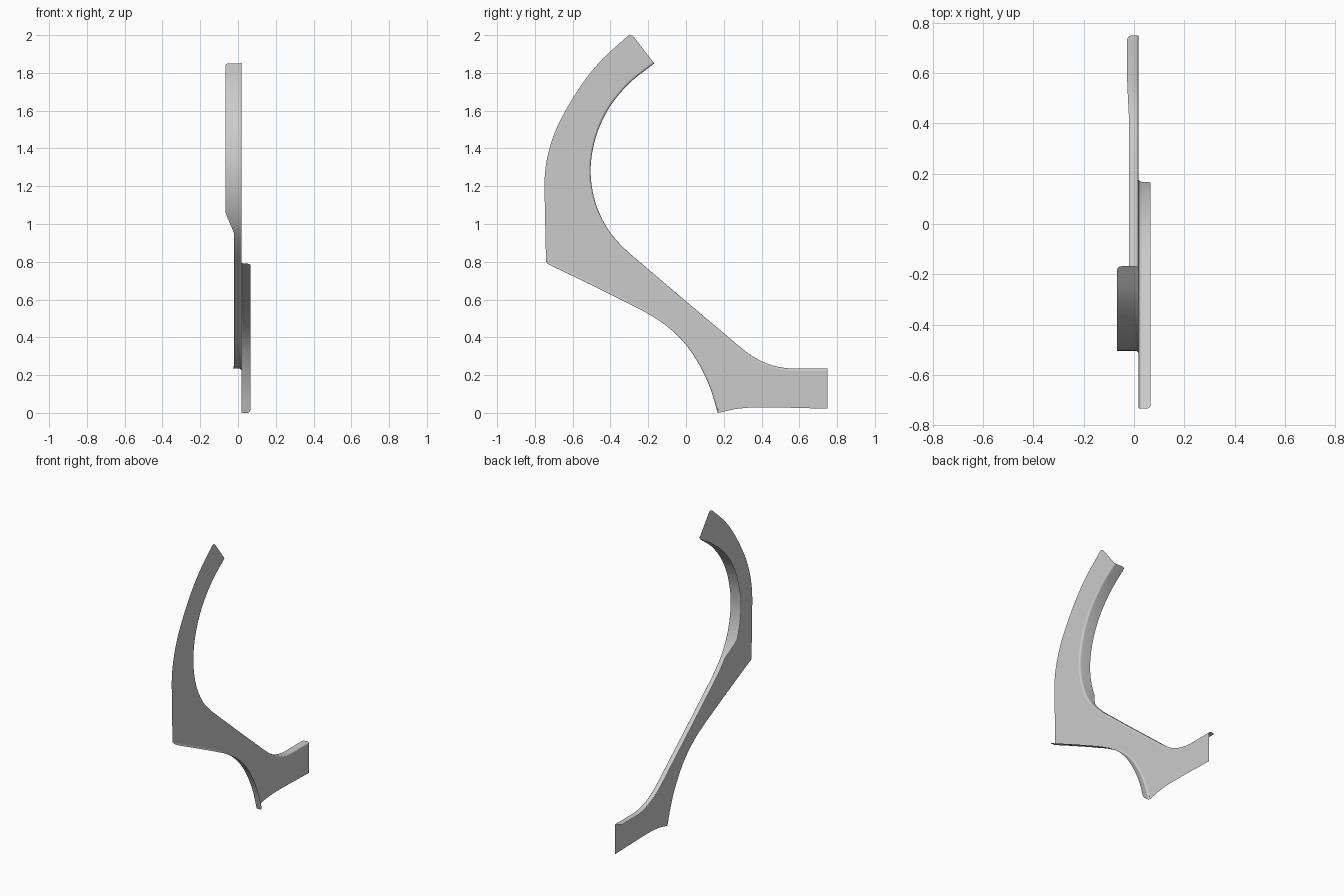
import bpy, bmesh, math
from mathutils import Vector

if "Cube" in bpy.data.objects:
    bpy.data.objects.remove(bpy.data.objects["Cube"])

X0 = 0.018      # plane of the sheet
R = 0.012       # bend radius
RC = 0.018      # rounded flange corners


def spline(pts, steps=12):
    """Smooth curve through (y, z) points, spacing-aware tangents."""
    p = [Vector(q) for q in pts]
    n = len(p)
    tan = []
    for i in range(n):
        if i in (0, n - 1):
            tan.append((p[min(i + 1, n - 1)] - p[max(i - 1, 0)]).normalized())
        else:
            a, b = p[i] - p[i - 1], p[i + 1] - p[i]
            la, lb = a.length, b.length
            tan.append((a / la * lb + b / lb * la) / (la + lb))
    out = []
    for i in range(n - 1):
        d = (p[i + 1] - p[i]).length
        for k in range(steps):
            t = k / steps
            out.append(p[i] * (2*t**3 - 3*t*t + 1) + tan[i] * d * (t**3 - 2*t*t + t)
                       + p[i + 1] * (3*t*t - 2*t**3) + tan[i + 1] * d * (t**3 - t*t))
    return out + [p[-1]]


def resample(poly, count):
    """Even samples along a curve plus extra ones at both ends; returns (point, end distance)."""
    acc = [0]
    for a, b in zip(poly, poly[1:]):
        acc.append(acc[-1] + (b - a).length)
    total = acc[-1]
    ends = [RC * (1 - math.cos(k * math.pi / 12)) for k in range(1, 7)]
    ds = sorted([total * k / count for k in range(count + 1)] + ends + [total - e for e in ends])
    out, j = [], 0
    for d in ds:
        while j < len(acc) - 2 and acc[j + 1] < d:
            j += 1
        t = (d - acc[j]) / (acc[j + 1] - acc[j])
        out.append((poly[j].lerp(poly[j + 1], t), min(d, total - d)))
    return out


def ramp(v, a, b, wa, wb):
    t = min(max((v - a) / (b - a), 0), 1)
    return wa + (wb - wa) * t


def inner_width(p):
    if p.x > 0:
        return ramp(p.x, 0.42, 0.56, 0.038, 0.045)
    return ramp(p.y, 0.95, 1.06, 0.038, 0.085)


def flange(bm, pts, side, width, count):
    """Rounded bend plus flange along an edge; returns the row shared with the sheet."""
    samples = resample(spline(pts), count)
    rows = []
    for i, (p, d) in enumerate(samples):
        t = (samples[min(i + 1, len(samples) - 1)][0] - samples[max(i - 1, 0)][0]).normalized()
        n = Vector((t.y, -t.x))
        w = width(p)
        if d < RC:
            w -= RC - math.sqrt(max(RC**2 - (RC - d)**2, 0))
        row = []
        for k in range(6):
            a = k * math.pi / 10
            q = p + n * R * (1 - math.sin(a))
            row.append(bm.verts.new((X0 + side * R * (1 - math.cos(a)), q.x, q.y)))
        row.append(bm.verts.new((X0 + side * w, p.x, p.y)))
        rows.append(row)
    for a, b in zip(rows, rows[1:]):
        for k in range(6):
            bm.faces.new((a[k], a[k + 1], b[k + 1], b[k])).smooth = True
    return [r[0] for r in rows]


def free_edge(bm, pts):
    return [bm.verts.new((X0, q.x, q.y)) for q in pts]


bm = bmesh.new()

# inner concave edge with its flange towards -x
inner = flange(bm, [(-0.168, 1.85), (-0.30, 1.745), (-0.41, 1.61), (-0.48, 1.45), (-0.505, 1.285),
                    (-0.475, 1.10), (-0.405, 0.96), (-0.31, 0.855), (-0.24, 0.795), (0.22, 0.405),
                    (0.30, 0.338), (0.36, 0.295), (0.44, 0.257), (0.53, 0.237), (0.60, 0.235),
                    (0.75, 0.235)], -1, inner_width, 110)

# foot: right end and bottom
foot = free_edge(bm, [Vector((0.75, 0.022))] + spline(
    [(0.64, 0.025), (0.45, 0.029), (0.34, 0.028), (0.25, 0.018), (0.185, 0.003)], 5))

# lower edge with its flange towards +x
lower = flange(bm, [(0.168, 0.0), (0.132, 0.12), (0.06, 0.272), (0.0, 0.36), (-0.11, 0.466),
                    (-0.217, 0.534), (-0.32, 0.587), (-0.60, 0.725), (-0.735, 0.79)],
               1, lambda p: 0.048, 70)

# long outer edge and clipped top
outer = free_edge(bm, [Vector((-0.741, 0.797))] + spline(
    [(-0.75, 1.22), (-0.742, 1.31), (-0.70, 1.47), (-0.615, 1.64), (-0.455, 1.86), (-0.32, 1.985)], 8)
    + [Vector(q) for q in ((-0.307, 1.995), (-0.295, 2.0), (-0.285, 1.998), (-0.276, 1.99))])

# flat sheet
bm.faces.new(inner + foot + lower + outer)
bmesh.ops.recalc_face_normals(bm, faces=bm.faces)

mesh = bpy.data.meshes.new("bent_sheet_bracket")
bm.to_mesh(mesh)
bm.free()
obj = bpy.data.objects.new("bent_sheet_bracket", mesh)
bpy.context.collection.objects.link(obj)
